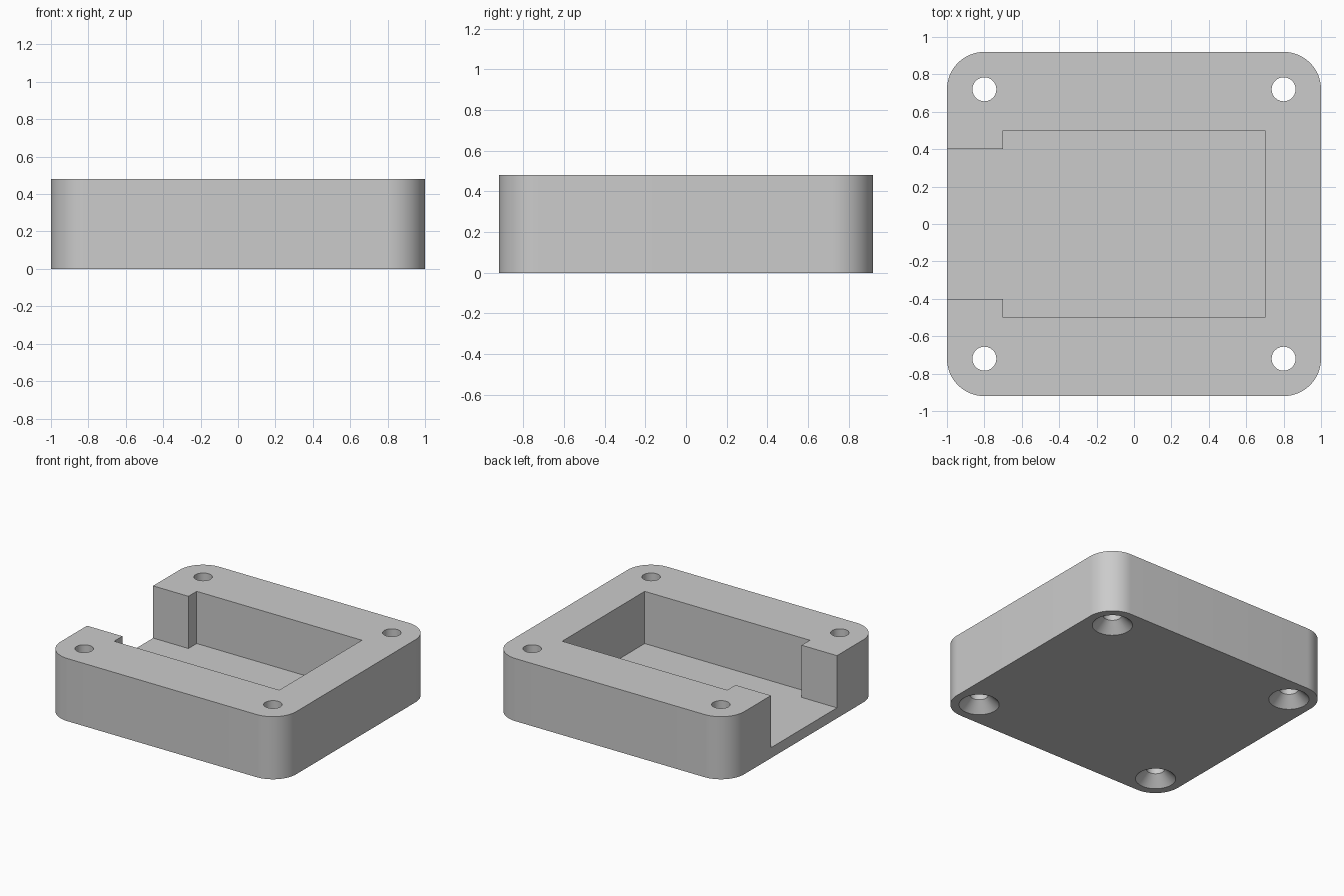
import bpy
import bmesh
from math import sin, cos, pi, radians

HALF_X, HALF_Y, HEIGHT = 1.0, 0.92, 0.48
CORNER, FLOOR = 0.2, 0.08
HOLE_R, SINK_R = 0.064, 0.14
HOLE_X, HOLE_Y = 0.8, 0.72

if "Cube" in bpy.data.objects:
    bpy.data.objects.remove(bpy.data.objects["Cube"], do_unlink=True)

grey = bpy.data.materials.new("plain grey")
grey.use_nodes = True
colour = (0.6, 0.6, 0.6, 1)
grey.diffuse_color = colour
grey.node_tree.nodes["Principled BSDF"].inputs["Base Color"].default_value = colour


def loft(name, sections):
    """Closed solid through sections of (outline, z), outlines counter-clockwise."""
    bm = bmesh.new()
    rings = [[bm.verts.new((x, y, z)) for x, y in outline] for outline, z in sections]
    for low, high in zip(rings, rings[1:]):
        for i in range(len(low)):
            j = (i + 1) % len(low)
            bm.faces.new((low[i], low[j], high[j], high[i]))
    bm.faces.new(rings[0][::-1])
    bm.faces.new(rings[-1])
    mesh = bpy.data.meshes.new(name)
    bm.to_mesh(mesh)
    bm.free()
    mesh.materials.append(grey)
    obj = bpy.data.objects.new(name, mesh)
    bpy.context.collection.objects.link(obj)
    return obj


def arc(cx, cy, r, start, end, steps):
    angles = [start + (end - start) * i / steps for i in range(steps + 1)]
    return [(cx + r * cos(a), cy + r * sin(a)) for a in angles]


# Rounded block
outline = []
for k, (sx, sy) in enumerate([(1, 1), (-1, 1), (-1, -1), (1, -1)]):
    outline += arc(sx * (HALF_X - CORNER), sy * (HALF_Y - CORNER), CORNER,
                   k * pi / 2, (k + 1) * pi / 2, 16)
body = loft("tray_body", [(outline, 0), (outline, HEIGHT)])

# Pocket with a narrower opening through the right side
half = [(0.7, 0.5), (-0.7, 0.5), (-0.7, 0.4), (-1.1, 0.4)]
pocket = half + [(x, -y) for x, y in reversed(half)]
cutters = [loft("pocket_cutter", [(pocket, FLOOR), (pocket, HEIGHT + 0.1)])]

# Screw holes, countersunk from below
for sx in (-1, 1):
    for sy in (-1, 1):
        def ring(r):
            return arc(sx * HOLE_X, sy * HOLE_Y, r, 0, 2 * pi, 48)[:-1]
        cutters.append(loft("screw_hole_cutter", [
            (ring(SINK_R + 0.02), -0.02),
            (ring(HOLE_R), SINK_R - HOLE_R),
            (ring(HOLE_R), HEIGHT + 0.1)]))

# Cut the block and discard the cutters
bpy.context.view_layer.objects.active = body
body.select_set(True)
for cutter in cutters:
    cutter.hide_render = True
    mod = body.modifiers.new("cut", "BOOLEAN")
    mod.operation = "DIFFERENCE"
    mod.solver = "EXACT"
    mod.object = cutter
    bpy.ops.object.modifier_apply(modifier=mod.name)
    bpy.data.objects.remove(cutter, do_unlink=True)

bpy.ops.object.shade_smooth_by_angle(angle=radians(30))
